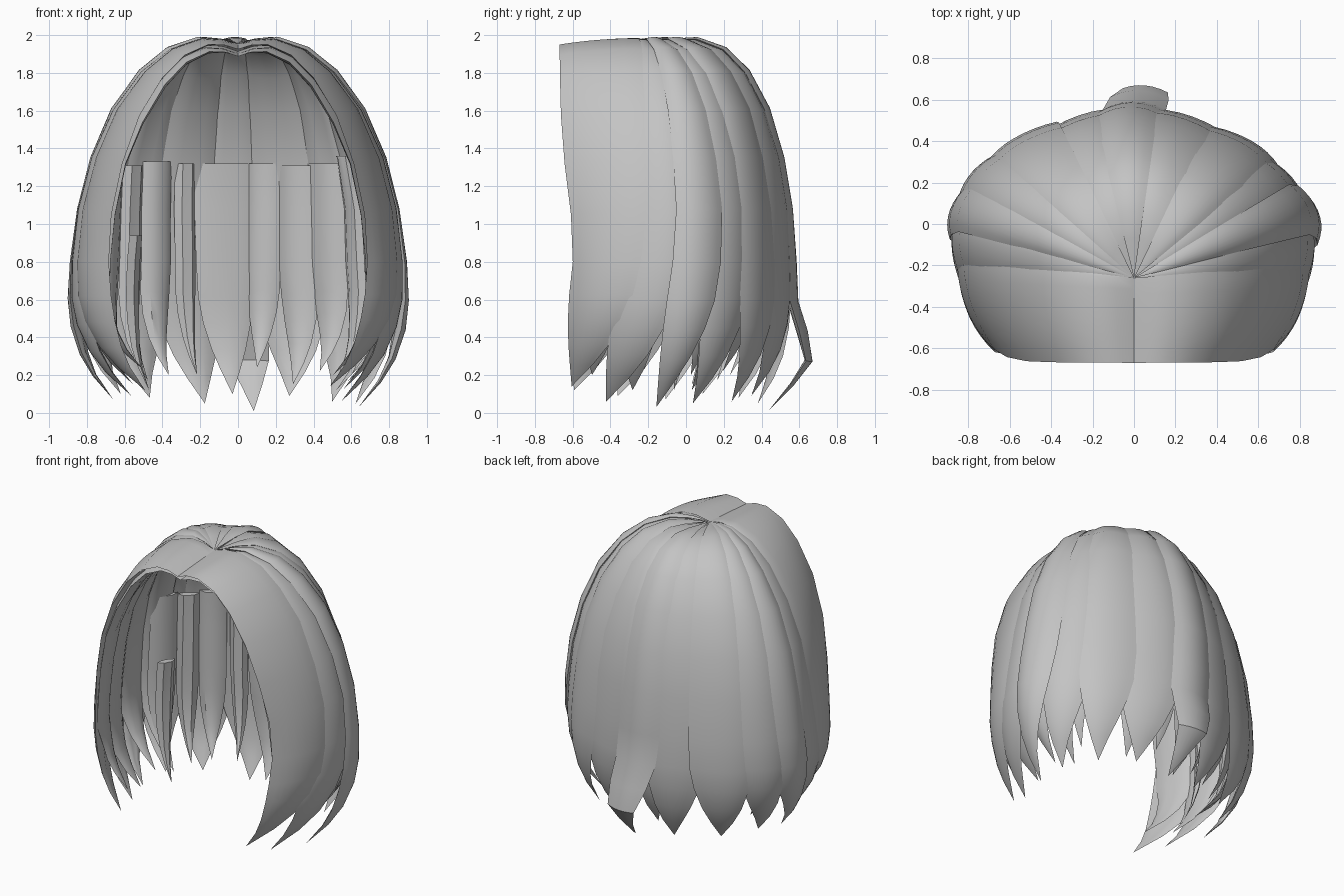
import bpy, bmesh, math
from mathutils import Vector

if "Cube" in bpy.data.objects:
    bpy.data.objects.remove(bpy.data.objects["Cube"])

hair = bpy.data.materials.new("hair_grey")
hair.diffuse_color = (0.55, 0.55, 0.55, 1)
hair.use_nodes = True
hair.node_tree.nodes["Principled BSDF"].inputs["Base Color"].default_value = hair.diffuse_color

# Widest outline of the bob, u = 0 at the face edge to u = 1 at the nape
OUTLINE = [(-.15, .60, -.72), (0, .715, -.575), (.12, .80, -.42), (.25, .865, -.22), (.4, .885, 0),
           (.55, .79, .2), (.7, .60, .37), (.85, .3, .515), (1, 0, .585), (1.15, -.3, .515)]
# Fall of a lock: outward fraction, height
FALL = [(0, 1.955), (.1, 1.98), (.22, 1.985), (.40, 1.93), (.57, 1.81), (.74, 1.61), (.87, 1.35),
        (.95, 1.08), (.99, .8), (1, .6), (.99, .45), (.955, .3), (.90, .18), (.81, .05)]


def smooth(a, b, c, d, t):
    return .5 * (2 * b + (c - a) * t + (2 * a - 5 * b + 4 * c - d) * t * t
                 + (3 * b - a - 3 * c + d) * t ** 3)


def outline(u):
    i = 1
    while i < len(OUTLINE) - 3 and u > OUTLINE[i + 1][0]:
        i += 1
    t = (u - OUTLINE[i][0]) / (OUTLINE[i + 1][0] - OUTLINE[i][0])
    return [smooth(*(OUTLINE[i + k][axis] for k in (-1, 0, 1, 2)), t) for axis in (1, 2)]


def shell(u, f, z):
    """Point on the hair shell; u above 1 continues round the other side."""
    side = 1
    if u > 1:
        u, side = 2 - u, -1
    x, y = outline(u)
    k = max(0, min(1, u / .25))
    root = -.67 + .41 * k
    f = max(f, 0)
    if z > 1:
        z -= .03 * (1 - k)
        # the back of the head is fuller than the sides
        f = f ** (1 - .36 * max(0, min(1, (u - .35) / .55)))
    bend = f ** (1 + (9 * (1 - k) ** 2 if z > .6 else 0))
    return Vector((side * x * f, root + (y - root) * bend, z))


def lock(name, u0, u1, tip_u, tip_z, layer=1.0, top=3.0, flare=0.0, curl=0.0, bulge=.02, depth=.035, cols=6):
    """Closed lock with arched outside and flat inside, tapering to a curled tip."""
    rows = [(f, z) for f, z in FALL if z < top]
    if top < 2:
        rows.insert(0, (rows[0][0] - .02, top))
    grid = []
    for f, z in rows:
        taper = max(0, min(1, (.75 - z) / .7)) ** 2.2
        pull = max(0, min(1, (1.1 - z) / 1.05)) ** 1.6
        f = f * layer + flare * max(0, 1 - abs(z - .3) / .3) - curl * taper
        if z < .8:
            z = tip_z + (z - .05) * (.8 - tip_z) / .75
        if z > 1.4 and top > 2:
            z -= max(0, 1 - layer) * .8
        mid = (u0 + u1) / 2
        centre = mid + (tip_u - mid) * pull
        grid.append([shell(centre + (u0 + (u1 - u0) * j / cols - mid) * (1 - taper), f, z)
                     for j in range(cols + 1)])
    bm = bmesh.new()
    outer, inner = [], []
    n = len(grid)
    for i, row in enumerate(grid):
        ro, ri = [], []
        size = min(1, i / 4) if top > 2 else 1
        size *= min(1, (n - 1 - i) / 3)
        for j, p in enumerate(row):
            if i == n - 1 and j:
                ro.append(ro[0])
                ri.append(ro[0])
                continue
            du = row[min(j + 1, cols)] - row[max(j - 1, 0)]
            dt = grid[min(i + 1, n - 1)][j] - grid[max(i - 1, 0)][j]
            nor = du.cross(dt)
            nor = nor.normalized() if nor.length > 1e-7 else Vector((0, 0, 1))
            if nor.dot(p - Vector((0, -.2, .8))) < 0:
                nor = -nor
            if top < 2:
                nor.z = 0
            c = j / cols
            arch = 4 * c * (1 - c) * size
            flat = min(1, 4 * min(c, 1 - c)) * size
            a = bm.verts.new(p + nor * (bulge * (arch - .5 * size)))
            ro.append(a)
            ri.append(a if j in (0, cols) else bm.verts.new(p - nor * (depth * flat + bulge * .5 * size)))
        outer.append(ro)
        inner.append(ri)

    def face(vs):
        vs = list(dict.fromkeys(vs))
        if len(vs) > 2:
            bm.faces.new(vs)
    for g, flip in ((outer, False), (inner, True)):
        for i in range(n - 1):
            for j in range(cols):
                q = [g[i][j], g[i + 1][j], g[i + 1][j + 1], g[i][j + 1]]
                face(q[::-1] if flip else q)
    if top < 2:      # flat cut end
        face(outer[0] + inner[0][-2:0:-1])
    bmesh.ops.remove_doubles(bm, verts=bm.verts, dist=.0005)
    bmesh.ops.recalc_face_normals(bm, faces=bm.faces)
    me = bpy.data.meshes.new(name)
    bm.to_mesh(me)
    bm.free()
    me.materials.append(hair)
    ob = bpy.data.objects.new(name, me)
    bpy.context.collection.objects.link(ob)
    return ob


# Main locks, right side: u0, u1, tip u, tip height, layer, curl
for u0, u1, tip, z, layer, curl in [(0, .27, .0, .14, 1.0, .13), (.2, .43, .13, .06, .985, .12),
                                    (.37, .56, .32, .03, 1.015, .1), (.5, .71, .5, .05, .985, .05),
                                    (.64, .82, .69, .06, 1.0, 0)]:
    lock("right_lock", u0, u1, tip, z, layer, curl=curl, cols=8)

# Main locks, left side
for u0, u1, tip, z, layer, curl in [(0, .29, .01, .12, 1.0, .13), (.22, .46, .17, .09, .99, .12),
                                    (.38, .58, .36, .07, 1.015, .08), (.5, .7, .54, .1, 1.02, .05),
                                    (.62, .82, .72, .08, 1.02, 0)]:
    lock("left_lock", 2 - u0, 2 - u1, 2 - tip, z, layer, curl=curl, cols=8)

# Back locks
lock("back_lock", .77, .97, .83, .09, .985)
lock("nape_lock", .94, 1.1, .95, .01, 1.0, flare=.14)
lock("back_lock", 1.05, 1.24, 1.11, .05, .985)

# Under-layer of full-length side locks showing between the main tips
for u0, u1, tip, z in [(.02, .2, .08, .2), (.15, .34, .22, .12), (.3, .47, .4, .16), (.45, .6, .54, .12)]:
    lock("right_under_lock", u0, u1, tip, z, .95, curl=.12)
    lock("left_under_lock", 2 - u0, 2 - u1, 2 - tip, z + .03, .95, curl=.12)

# Inner locks with flat cut tops
for u0, u1, tip, z, top in [(.45, .58, .5, .2, 1.36), (.57, .67, .60, .2, 1.36),
                            (.67, .79, .70, .22, 1.32), (.77, .88, .80, .15, 1.31), (.87, .97, .93, .24, 1.32),
                            (.96, 1.13, 1.02, .1, 1.32), (1.13, 1.19, 1.15, .2, 1.32),
                            (1.20, 1.29, 1.25, .2, 1.33), (1.29, 1.38, 1.34, .17, 1.31),
                            (1.38, 1.52, 1.46, .2, 1.32)]:
    lock("inner_lock", u0, u1, tip, z, .89, top=top, bulge=.01, depth=.035, cols=4)
lock("short_inner_lock", 1.45, 1.58, 1.53, .12, .68, top=.94, bulge=.01, cols=4)

# Smooth shading with crisp lock edges
for ob in bpy.context.scene.objects:
    ob.select_set(True)
    bpy.context.view_layer.objects.active = ob
bpy.ops.object.shade_smooth_by_angle(angle=math.radians(40))
